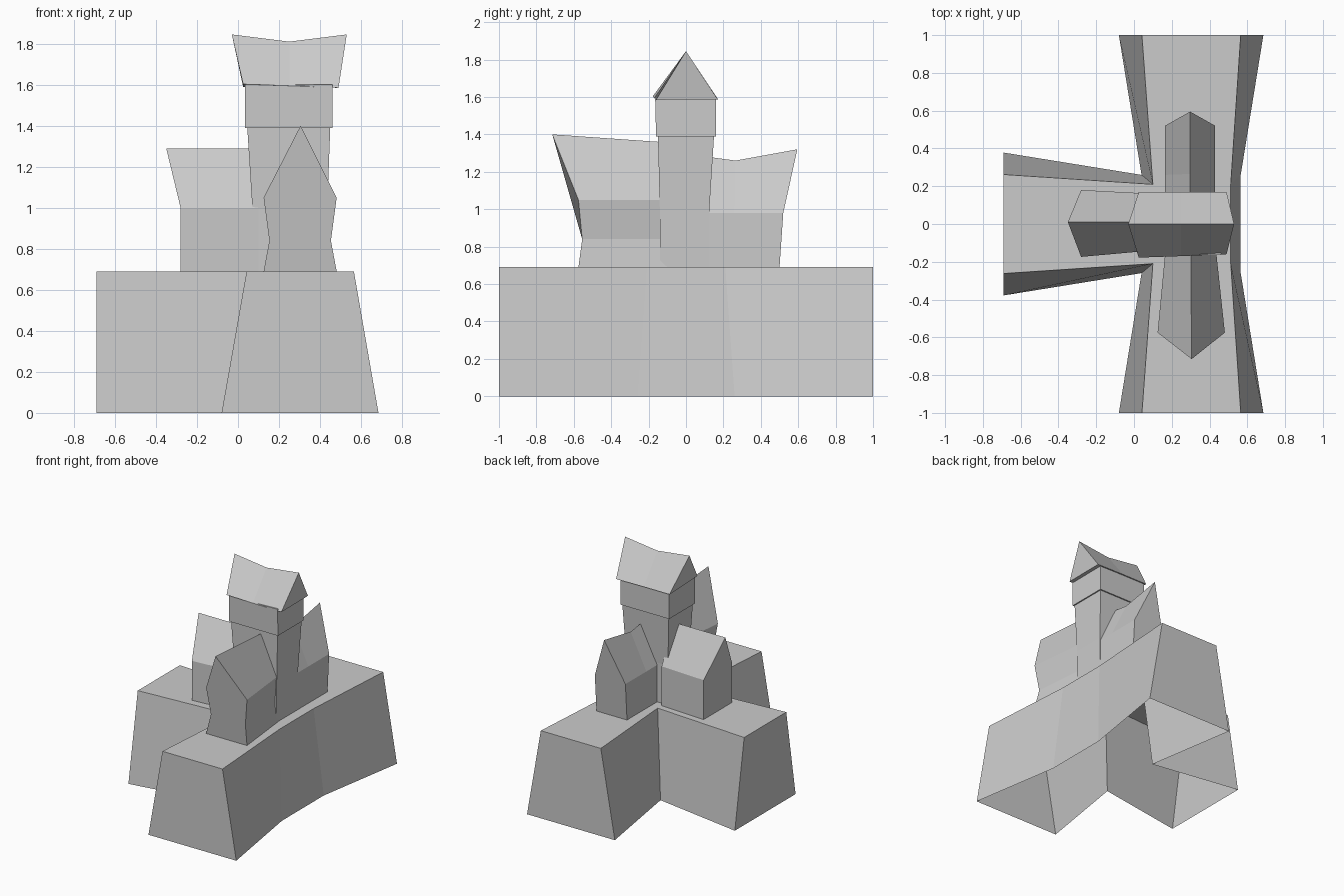
import bpy

if "Cube" in bpy.data.objects:
    bpy.data.objects.remove(bpy.data.objects["Cube"])


def make(name, verts, faces):
    mesh = bpy.data.meshes.new(name)
    mesh.from_pydata(verts, [], faces)
    mesh.update()
    ob = bpy.data.objects.new(name, mesh)
    bpy.context.collection.objects.link(ob)
    return ob


def loft(name, rings, closed=True, start=True, end=True):
    """Flat quads between matching rings, with optional end caps."""
    n = len(rings[0])
    faces = []
    for r in range(len(rings) - 1):
        for i in range(n if closed else n - 1):
            j = (i + 1) % n
            faces.append((r * n + i, r * n + j, (r + 1) * n + j, (r + 1) * n + i))
    if start:
        faces.append(tuple(reversed(range(n))))
    if end:
        faces.append(tuple(range((len(rings) - 1) * n, len(rings) * n)))
    return make(name, [p for ring in rings for p in ring], faces)


def rect(x0, x1, y0, y1, z):
    return [(x0, y0, z), (x1, y0, z), (x1, y1, z), (x0, y1, z)]


def section(centre, levels, ridge, place):
    """House cross-section: up one wall, over the ridge, down the other."""
    left = [place(centre - h, v, z) for h, v, z in levels]
    right = [place(centre + h, v, z) for h, v, z in reversed(levels)]
    return left + [place(*ridge)] + right


# T-shaped plinth with battered walls, open underneath
def plinth_ring(side, inner, end_l, end_r, arm, mid_r, z):
    half = [(-0.69, -arm), (inner, -side), (end_l, -1), (end_r, -1), (mid_r, -side)]
    return [(x, y, z) for x, y in half] + [(x, -y, z) for x, y in reversed(half)]


loft("plinth", [plinth_ring(0.26, 0.04, -0.08, 0.685, 0.378, 0.565, 0),
                plinth_ring(0.21, 0.10, 0.042, 0.565, 0.262, 0.512, 0.69)],
     start=False)

# Central tower and its wider upper storey
loft("tower", [rect(0.07, 0.43, -0.14, 0.125, 0.69),
               rect(0.07, 0.435, -0.14, 0.125, 1.0),
               rect(0.045, 0.45, -0.15, 0.15, 1.395)], start=False)
loft("upper_storey", [rect(0.035, 0.46, -0.16, 0.16, 1.39),
                      rect(0.035, 0.46, -0.165, 0.16, 1.60)])

# Tower roof with sagging ridge and raked gables
loft("tower_roof", [
    [(0.025, -0.178, 1.603), (-0.03, 0, 1.845), (0.025, 0.17, 1.59)],
    [(0.25, -0.17, 1.595), (0.25, 0, 1.81), (0.25, 0.17, 1.59)],
    [(0.49, -0.16, 1.585), (0.53, 0, 1.845), (0.49, 0.17, 1.587)]])


# Houses leaning on the tower: each is lofted from the tower to its gable end
def along_y(u, v, z):
    return (u, v, z)


def along_x(u, v, z):
    return (v, u, z)


loft("front_house", [
    section(0.30, [(0.13, -0.10, 0.69), (0.115, -0.10, 0.84), (0.13, -0.10, 1.05)],
            (0.30, -0.10, 1.357), along_y),
    section(0.303, [(0.178, -0.575, 0.69), (0.15, -0.555, 0.84), (0.178, -0.575, 1.05)],
            (0.305, -0.715, 1.40), along_y)], closed=False, start=False)

loft("back_house", [
    section(0.297, [(0.133, 0.08, 0.69), (0.133, 0.08, 0.98)],
            (0.297, 0.08, 1.285), along_y),
    section(0.297, [(0.133, 0.26, 0.69), (0.133, 0.26, 0.98)],
            (0.297, 0.265, 1.26), along_y),
    section(0.297, [(0.133, 0.50, 0.69), (0.133, 0.52, 0.98)],
            (0.297, 0.595, 1.32), along_y)], closed=False, start=False)

loft("side_house", [
    section(0.01, [(0.15, 0.10, 0.69), (0.15, 0.10, 1.0)],
            (0.01, 0.10, 1.29), along_x),
    section(0.003, [(0.177, -0.28, 0.69), (0.177, -0.28, 1.0)],
            (0.01, -0.35, 1.29), along_x)], closed=False, start=False)
